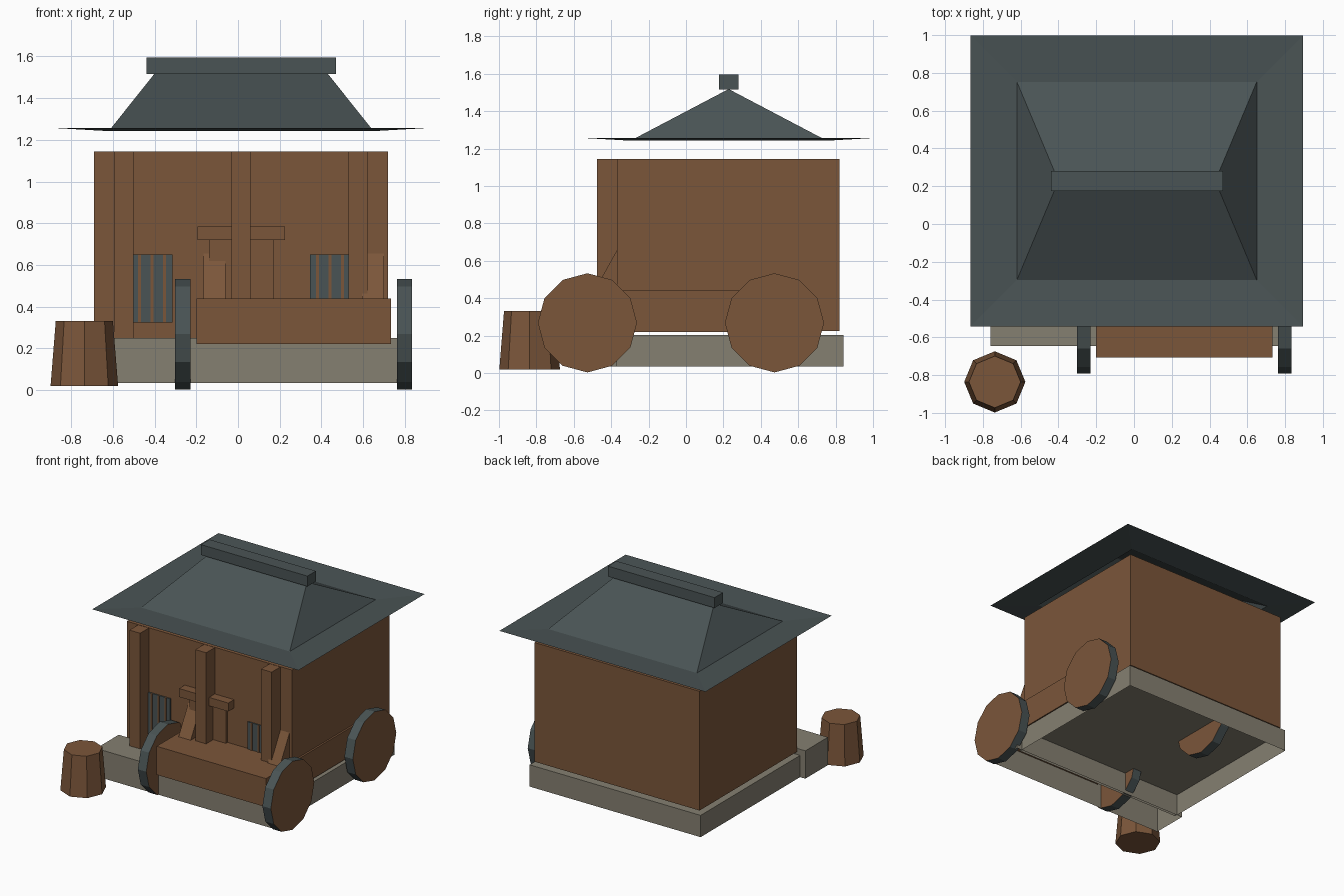
import bpy, bmesh, math
from mathutils import Matrix, Vector

if "Cube" in bpy.data.objects:
    bpy.data.objects.remove(bpy.data.objects["Cube"])


def material(name, rgb):
    m = bpy.data.materials.new(name)
    m.diffuse_color = (*rgb, 1)
    m.use_nodes = True
    m.node_tree.nodes["Principled BSDF"].inputs["Base Color"].default_value = m.diffuse_color
    return m


WOOD = material("brown wood", (0.198, 0.093, 0.042))
SLATE = material("dark slate", (0.068, 0.088, 0.090))
STONE = material("grey stone", (0.235, 0.215, 0.165))


def finish(name, bm, *mats):
    me = bpy.data.meshes.new(name)
    bm.to_mesh(me)
    bm.free()
    for m in mats:
        me.materials.append(m)
    ob = bpy.data.objects.new(name, me)
    bpy.context.collection.objects.link(ob)
    return ob


def box(name, x, y, z, mat, open_bottom=False):
    """Box from three (low, high) ranges."""
    bm = bmesh.new()
    size = [b - a for a, b in (x, y, z)]
    mid = [(a + b) / 2 for a, b in (x, y, z)]
    bmesh.ops.create_cube(bm, size=1, matrix=Matrix.Translation(mid) @ Matrix.Diagonal((*size, 1)))
    if open_bottom:
        bm.normal_update()
        bmesh.ops.delete(bm, geom=[f for f in bm.faces if f.normal.z < -0.5], context='FACES_ONLY')
    return finish(name, bm, mat)


CX, CY = 0.015, 0.228      # centre of the house
WALL_Y = -0.37             # front wall plane


def span(c, h):
    return (c - h, c + h)


# Stone base and front step, both open underneath
box("stone_base", span(CX, 0.73), (-0.39, 0.843), (0.035, 0.203), STONE, True)
box("front_step", span(CX, 0.775), (-0.645, -0.37), (0.035, 0.25), STONE, True)

# House walls, posts, door and lintel
box("house_walls", span(CX, 0.705), (WALL_Y, 0.82), (0.225, 1.145), WOOD)
for i, dx in enumerate((-0.563, 0, 0.56)):
    box(f"front_post_{i}", span(CX + dx, 0.046), (-0.476, WALL_Y), (0.25, 1.143), WOOD)
box("door", span(CX, 0.155), (WALL_Y - 0.02, WALL_Y), (0.25, 0.72), WOOD)
box("door_lintel", span(CX, 0.21), (WALL_Y - 0.07, WALL_Y), (0.72, 0.785), WOOD)

# Windows: slate plate with wooden bars
for side, wx in (("left", -0.412), ("right", 0.442)):
    box(f"{side}_window", span(wx, 0.097), (WALL_Y - 0.009, WALL_Y), (0.325, 0.65), SLATE)
    for i in (-1, 0, 1):
        box(f"{side}_window_bar", span(wx + i * 0.06, 0.007), (WALL_Y - 0.014, WALL_Y), (0.325, 0.65), WOOD)

# Hipped roof sheet with a slightly upturned eave, open underneath
bm = bmesh.new()
rings = []
for hx, hy, z in ((0.88, 0.77, 1.256), (0.635, 0.525, 1.242)):
    rings.append([bm.verts.new((CX + sx * hx, CY + sy * hy, z))
                  for sx, sy in ((-1, -1), (1, -1), (1, 1), (-1, 1))])
left, right = [bm.verts.new((CX + s * 0.415, CY, 1.518)) for s in (-1, 1)]
outer, inner = rings
for i in range(4):
    j = (i + 1) % 4
    bm.faces.new((outer[i], outer[j], inner[j], inner[i]))
bm.faces.new((inner[0], inner[1], right, left))
bm.faces.new((inner[1], inner[2], right))
bm.faces.new((inner[2], inner[3], left, right))
bm.faces.new((inner[3], inner[0], left))
finish("roof", bm, SLATE)
box("roof_ridge", span(CX, 0.455), span(CY, 0.052), (1.515, 1.595), SLATE)

# Cart: bed, four wheels, two tilted shafts
KX, KY = 0.267, -0.027
box("cart_bed", span(KX, 0.467), span(KY, 0.68), (0.22, 0.44), WOOD)

for sx in (-1, 1):
    for sy in (-1, 1):
        bm = bmesh.new()
        place = Matrix.Translation((KX + sx * 0.532, KY + sy * 0.5, 0.268)) @ Matrix.Rotation(math.pi / 2, 4, 'Y')
        bmesh.ops.create_cone(bm, cap_ends=True, segments=12, radius1=0.265, radius2=0.265,
                              depth=0.072, matrix=place)
        bm.normal_update()
        for f in bm.faces:
            f.material_index = 0 if abs(f.normal.x) > 0.9 else 1   # wooden discs, slate rim
        finish("cart_wheel", bm, WOOD, SLATE)
    shaft = box("cart_shaft", (-0.052, 0.052), (-0.05, 0.05), (-0.3, 0.3), WOOD)
    shaft.location = (KX + sx * 0.38, -0.373, 0.547)
    shaft.rotation_euler.x = math.radians(-29)

# Tapered wooden tub beside the step
bm = bmesh.new()
bmesh.ops.create_cone(bm, cap_ends=True, segments=8, radius1=0.162, radius2=0.137, depth=0.312,
                      matrix=Matrix.Translation((-0.737, -0.836, 0.175)))
finish("wooden_tub", bm, WOOD)
